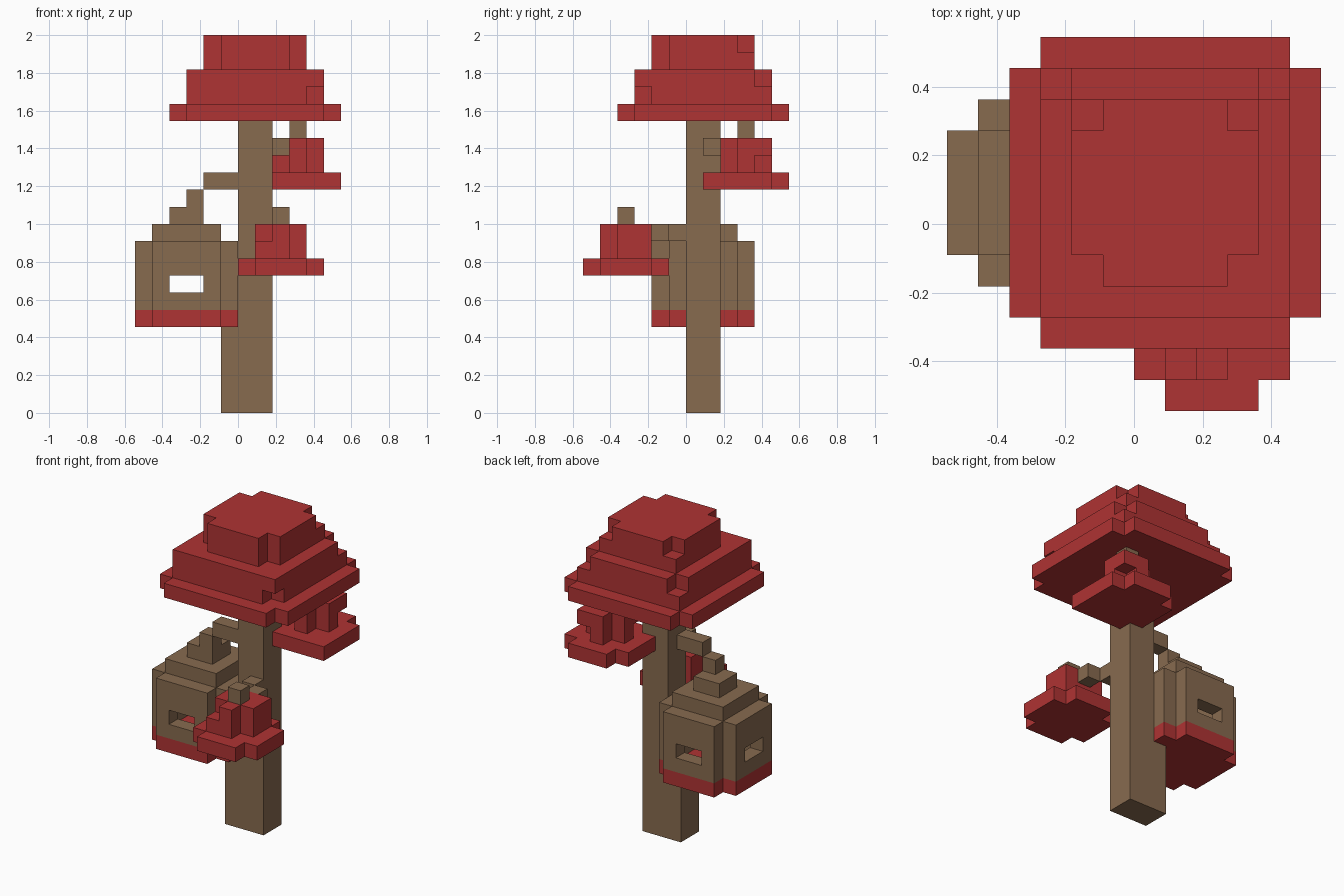
import bpy
import bmesh
from mathutils import Vector

cube = bpy.data.objects.get("Cube")
if cube:
    bpy.data.objects.remove(cube, do_unlink=True)

UNIT = 1 / 11  # edge of one block


def material(name, color):
    m = bpy.data.materials.new(name)
    m.use_nodes = True
    m.diffuse_color = (*color, 1)
    bsdf = next(n for n in m.node_tree.nodes if n.type == 'BSDF_PRINCIPLED')
    bsdf.inputs["Base Color"].default_value = (*color, 1)
    return m


RED = material("cap red", (0.43, 0.033, 0.033))
BROWN = material("wood brown", (0.245, 0.145, 0.078))


def box(x, y, z):
    """Blocks inside three (start, end) ranges."""
    return {(i, j, k) for i in range(*x) for j in range(*y) for k in range(*z)}


def slab(x, y, z):
    """Box with its four vertical corner columns removed."""
    ends_x, ends_y = (x[0], x[1] - 1), (y[0], y[1] - 1)
    return {c for c in box(x, y, z) if not (c[0] in ends_x and c[1] in ends_y)}


def column(x, y, z0, z1):
    return box((x, x + 1), (y, y + 1), (z0, z1))


def build(name, cells, mat):
    """Skin a set of blocks with its outer faces only."""
    bm = bmesh.new()
    for c in cells:
        for axis in range(3):
            for side in (0, 1):
                n = list(c)
                n[axis] += 2 * side - 1
                if tuple(n) in cells:
                    continue
                u, v = (axis + 1) % 3, (axis + 2) % 3
                corners = []
                for a, b in ((0, 0), (1, 0), (1, 1), (0, 1)):
                    p = Vector(c)
                    p[axis] += side
                    p[u] += a
                    p[v] += b
                    corners.append(bm.verts.new(p * UNIT))
                bm.faces.new(corners if side else corners[::-1])
    bmesh.ops.remove_doubles(bm, verts=bm.verts, dist=UNIT / 100)
    bmesh.ops.dissolve_limit(bm, angle_limit=0.01, verts=bm.verts, edges=bm.edges)
    mesh = bpy.data.meshes.new(name)
    bm.to_mesh(mesh)
    bm.free()
    mesh.materials.append(mat)
    obj = bpy.data.objects.new(name, mesh)
    bpy.context.collection.objects.link(obj)
    return obj


# Trunk with a thicker foot
build("trunk", box((0, 2), (0, 2), (0, 17)) | box((-1, 0), (0, 2), (0, 5)), BROWN)

# Large cap in three tiers with chipped corners
build("large_cap_brim", slab((-4, 6), (-4, 6), (17, 18)), RED)
middle = box((-3, 5), (-3, 5), (18, 20))
middle -= column(4, -3, 18, 19) | column(4, 4, 19, 20) | column(-3, 4, 19, 20)
build("large_cap_middle", middle, RED)
crown = box((-2, 4), (-2, 4), (20, 22))
for x in (-2, 3):
    crown -= column(x, -2, 20, 22) | column(x, 3, 21, 22)
build("large_cap_crown", crown, RED)

# Hanging house: red base, hollow walls with windows, stepped roof
build("house_base", slab((-6, 0), (-2, 4), (5, 6)), RED)
walls = slab((-6, 0), (-2, 4), (6, 10)) - box((-5, -1), (-1, 3), (6, 10))
walls -= box((-4, -2), (-2, 4), (7, 8)) | box((-6, -5), (0, 2), (7, 8))
walls |= box((-5, -1), (-1, 3), (10, 11)) | box((-4, -2), (0, 2), (11, 12))
build("house_walls", walls, BROWN)
build("house_branch", column(-3, 0, 12, 13) | box((-2, 0), (0, 1), (13, 14)), BROWN)

# Back small cap hanging under the large one
brim = slab((1, 6), (1, 6), (13, 14)) | column(5, 1, 13, 14)
build("back_cap_brim", brim - box((1, 2), (1, 2), (13, 14)), RED)
dome = box((2, 5), (2, 5), (14, 16))
dome -= column(4, 2, 14, 16) | column(2, 4, 14, 16)
dome -= column(2, 2, 14, 15) | column(4, 4, 14, 15)
build("back_cap_dome", dome, RED)
build("back_cap_stem", column(3, 3, 16, 17), BROWN)
build("back_cap_branch", column(2, 1, 15, 16), BROWN)

# Front small cap
build("front_cap_brim", slab((0, 5), (-6, -1), (8, 9)), RED)
dome = box((1, 4), (-5, -2), (9, 11))
dome -= column(3, -5, 9, 11) | column(1, -5, 10, 11)
build("front_cap_dome", dome, RED)
build("front_cap_stem", column(2, -4, 11, 12), BROWN)
build("front_cap_branch", column(2, -2, 10, 11) | column(1, -1, 10, 11), BROWN)
